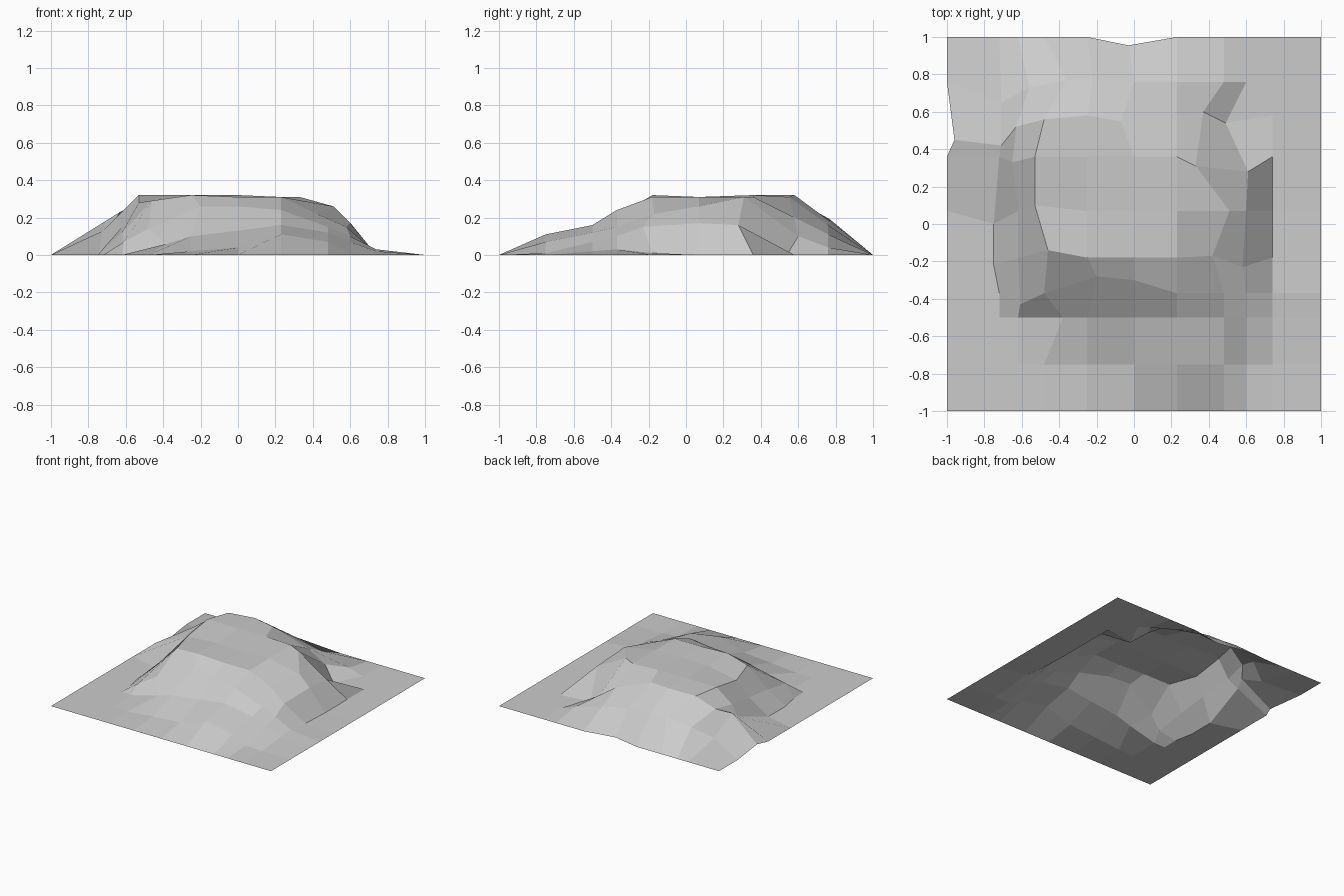
import bpy
import bmesh

# Remove the default cube
default_cube = bpy.data.objects.get("Cube")
if default_cube:
    bpy.data.objects.remove(default_cube, do_unlink=True)


def make_material(name, shade):
    """Create one flat grey material."""
    material = bpy.data.materials.new(name)
    material.use_nodes = True
    colour = (shade, shade, shade, 1)
    material.diffuse_color = colour
    shader = next(node for node in material.node_tree.nodes
                  if node.type == "BSDF_PRINCIPLED")
    shader.inputs["Base Color"].default_value = colour
    shader.inputs["Roughness"].default_value = 0.9
    return material


# Grid lines of the ground sheet: columns left to right, rows back to front
columns = [-1, -.72, -.62, -.48, -.25, 0, .23, .48, .6, .74, 1]
rows = [1, .76, .58, .36, .07, -.18, -.37, -.5, -.75, -1]

# Heights of the inner crossings in hundredths; the rim stays on the ground
heights = [
    [6, 14, 19, 18, 16, 11, 4, 0, 0],
    [18, 23, 31, 32, 31, 20, 10, 0, 0],
    [13, 20, 32, 32, 32, 31, 31, 16, 0],
    [0, 15, 28, 31, 31, 31, 26, 17, 0],
    [0, 12, 29, 32, 31, 31, 22, 15, 1],
    [0, 7, 14, 26, 26, 24, 15, 10, 3],
    [0, 0, 6, 10, 13, 16, 12, 7, 2],
    [0, 0, 0, 2, 4, 11, 7, 1, 0],
]

# Crossings pulled sideways to shape the rim, the hollow and the shoulders
pulled = {
    (0, 5): (-.03, .955), (2, 0): (-.96, .45),
    (1, 1): (-.71, .65), (1, 2): (-.56, .73), (1, 3): (-.36, .77),
    (1, 4): (-.22, .77),
    (2, 1): (-.71, .42), (2, 2): (-.63, .52), (2, 3): (-.48, .56),
    (2, 5): (-.07, .55), (2, 7): (.37, .6), (2, 8): (.49, .54),
    (3, 3): (-.53, .36), (3, 2): (-.65, .33),
    (3, 7): (.33, .31), (3, 8): (.61, .28),
    (4, 1): (-.75, 0), (4, 3): (-.53, .1), (4, 7): (.51, .07),
    (5, 1): (-.75, -.22), (5, 3): (-.46, -.14), (5, 8): (.58, -.23),
    (5, 7): (.42, -.17),
    (6, 2): (-.61, -.43), (6, 4): (-.2, -.28), (6, 5): (0, -.3),
    (7, 3): (-.38, -.5),
}


def build_mound(material):
    """Weave the grid crossings into one open faceted sheet."""
    bm = bmesh.new()
    sheet = []
    for r, y in enumerate(rows):
        line = []
        for c, x in enumerate(columns):
            inside = 0 < r < len(rows) - 1 and 0 < c < len(columns) - 1
            z = heights[r - 1][c - 1] / 100 if inside else 0
            px, py = pulled.get((r, c), (x, y))
            line.append(bm.verts.new((px, py, z)))
        sheet.append(line)
    for back, front in zip(sheet, sheet[1:]):
        for c in range(len(columns) - 1):
            bm.faces.new((front[c], front[c + 1], back[c + 1], back[c]))
    mesh = bpy.data.meshes.new("hill_terrain")
    bm.to_mesh(mesh)
    bm.free()
    mesh.materials.append(material)
    hill = bpy.data.objects.new("hill_terrain", mesh)
    bpy.context.collection.objects.link(hill)
    return hill


build_mound(make_material("stone_grey", .6))
